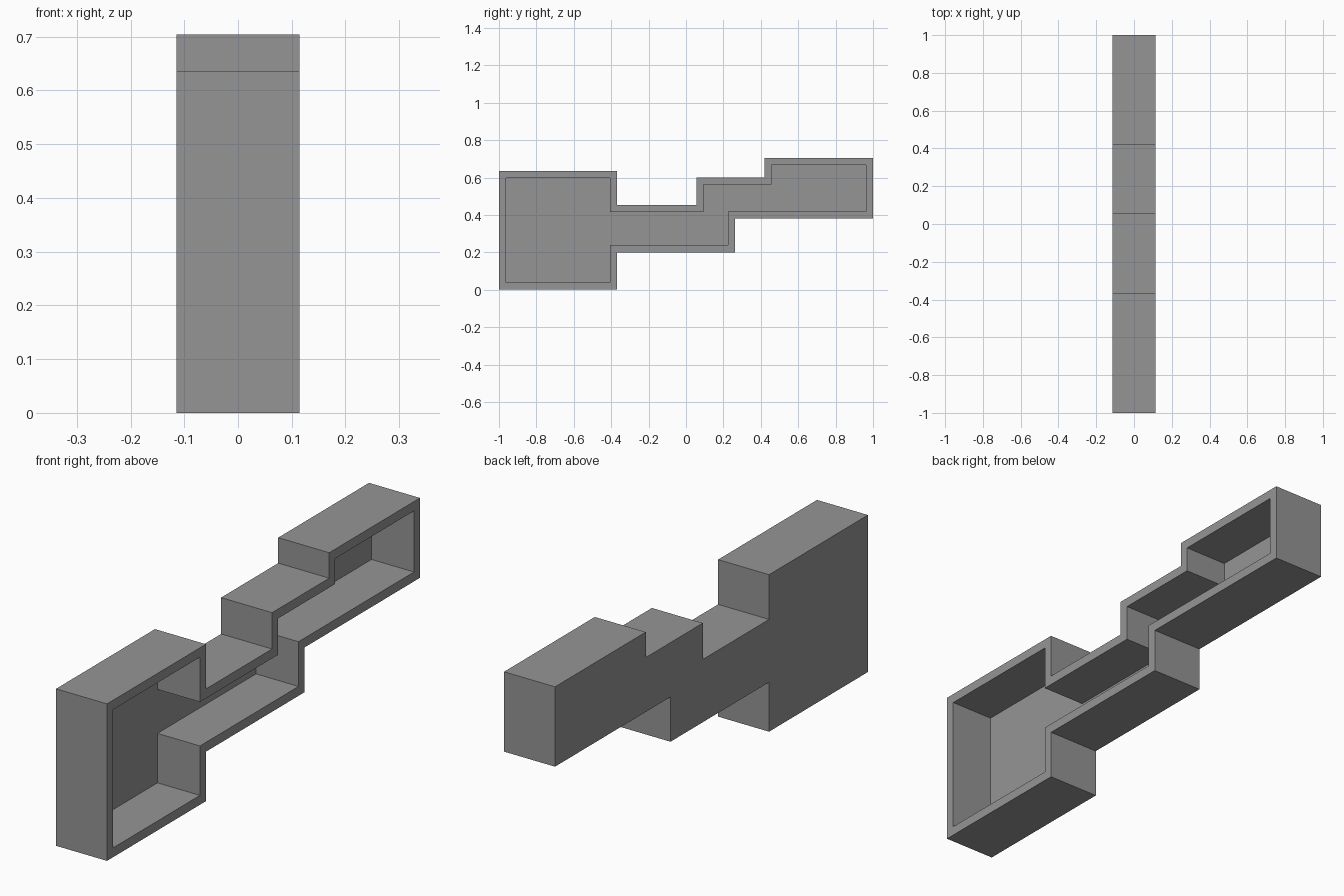
import bpy
import bmesh

cube = bpy.data.objects.get("Cube")
if cube:
    bpy.data.objects.remove(cube, do_unlink=True)

HALF_WIDTH = 0.114
WALL = 0.038

# Stepped side outline (y, z), counter-clockwise seen from +x
OUTLINE = [
    (-1, 0), (-0.368, 0), (-0.368, 0.2), (0.262, 0.2), (0.262, 0.381),
    (1, 0.381), (1, 0.704), (0.42, 0.704), (0.42, 0.601), (0.055, 0.601),
    (0.055, 0.454), (-0.368, 0.454), (-0.368, 0.635), (-1, 0.635),
]

grey = bpy.data.materials.new("plain grey")
grey.use_nodes = True
COLOUR = (0.3, 0.3, 0.3, 1)
grey.diffuse_color = COLOUR
grey.node_tree.nodes["Principled BSDF"].inputs["Base Color"].default_value = COLOUR

# Solid body: outline extruded from the closed side to the open side
bm = bmesh.new()
base = bm.faces.new([bm.verts.new((-HALF_WIDTH, y, z)) for y, z in OUTLINE])
extruded = bmesh.ops.extrude_face_region(bm, geom=[base], use_keep_orig=True)
bmesh.ops.translate(
    bm, vec=(2 * HALF_WIDTH, 0, 0),
    verts=[g for g in extruded["geom"] if isinstance(g, bmesh.types.BMVert)])
bmesh.ops.recalc_face_normals(bm, faces=bm.faces)

# Rim and cavity on the open side
opening = max(bm.faces, key=lambda f: f.calc_center_median().x)
bmesh.ops.inset_region(bm, faces=[opening], thickness=WALL,
                       use_boundary=True, use_even_offset=True)
floor = bmesh.ops.extrude_discrete_faces(bm, faces=[opening])["faces"][0]
bmesh.ops.translate(bm, vec=(WALL - 2 * HALF_WIDTH, 0, 0), verts=floor.verts)
bmesh.ops.recalc_face_normals(bm, faces=bm.faces)

mesh = bpy.data.meshes.new("stepped_tray")
bm.to_mesh(mesh)
bm.free()
mesh.materials.append(grey)
tray = bpy.data.objects.new("stepped_tray", mesh)
bpy.context.collection.objects.link(tray)
